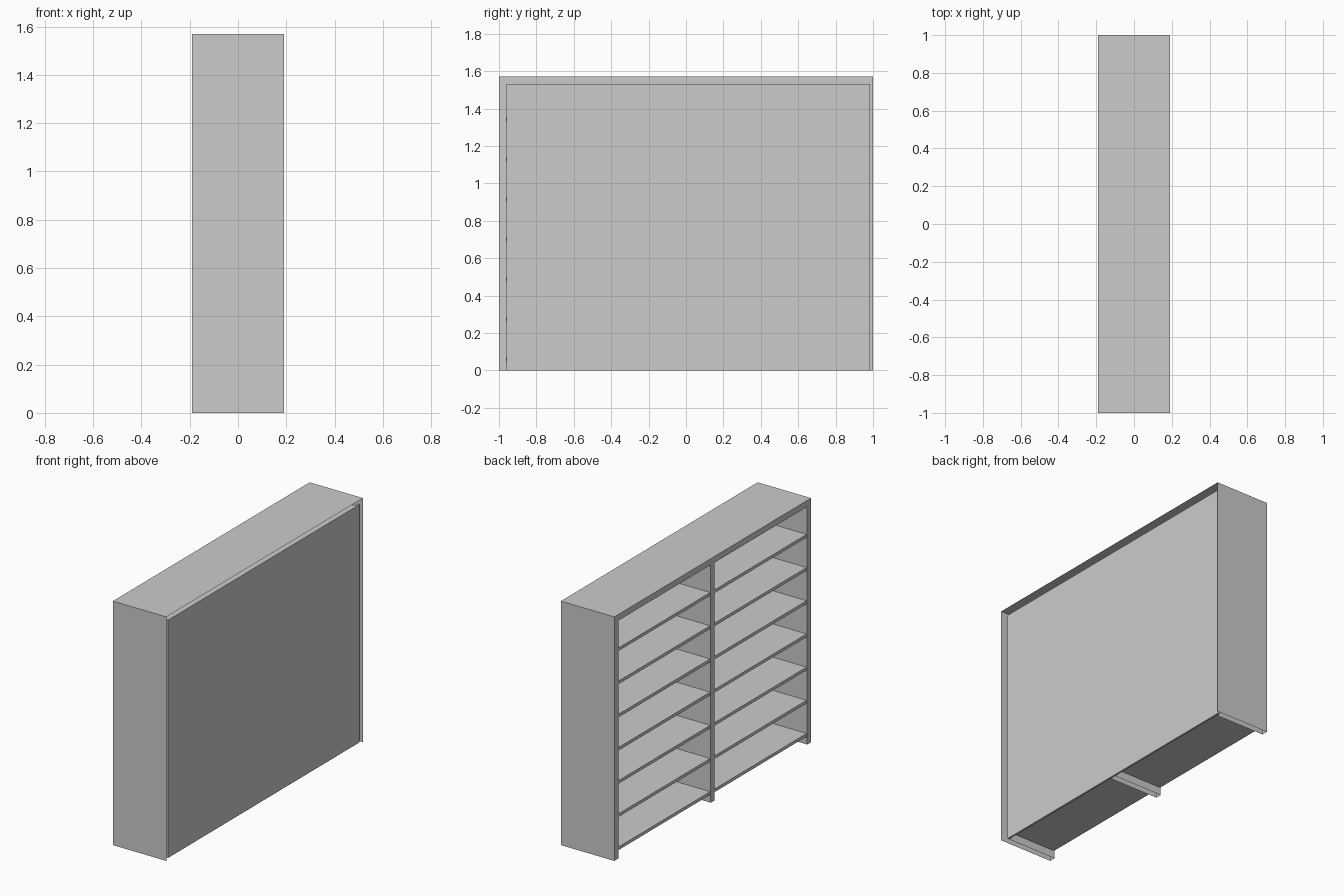
import bpy, bmesh

if "Cube" in bpy.data.objects:
    bpy.data.objects.remove(bpy.data.objects["Cube"])

# Overall sizes
HALF_X, HALF_Y, HEIGHT = 0.19, 1.0, 1.57
BOARD = 0.04
PANEL_X = 0.175
SHELF_T = 0.02
INNER_Y = HALF_Y - BOARD
INNER_Z = HEIGHT - BOARD

grey = bpy.data.materials.new("plain_grey")
grey.use_nodes = True
colour = (0.6, 0.6, 0.6, 1)
grey.diffuse_color = colour
grey.node_tree.nodes["Principled BSDF"].inputs["Base Color"].default_value = colour


def add_object(name, bm):
    mesh = bpy.data.meshes.new(name)
    bm.to_mesh(mesh)
    bm.free()
    mesh.materials.append(grey)
    obj = bpy.data.objects.new(name, mesh)
    bpy.context.collection.objects.link(obj)
    return obj


def box(name, x, y, z, open_sides=()):
    """Box from three (low, high) ranges; open_sides lists (axis, sign) to leave open."""
    bm = bmesh.new()
    bmesh.ops.create_cube(bm, size=1)
    bm.normal_update()
    unwanted = [f for f in bm.faces
                if any(f.normal[axis] * sign > 0.5 for axis, sign in open_sides)]
    bmesh.ops.delete(bm, geom=unwanted, context="FACES")
    for v in bm.verts:
        for axis, (low, high) in enumerate((x, y, z)):
            v.co[axis] = low if v.co[axis] < 0 else high
    return add_object(name, bm)


def arch(half_y, top):
    return [(-half_y, 0), (-half_y, top), (half_y, top), (half_y, 0)]


# Hollow carcass: outer and inner skins joined on the open shelf side only
bm = bmesh.new()
rows = []
for half_y, top, x in ((HALF_Y, HEIGHT, HALF_X), (HALF_Y, HEIGHT, -HALF_X),
                       (INNER_Y, INNER_Z, -HALF_X), (INNER_Y, INNER_Z, PANEL_X)):
    rows.append([bm.verts.new((x, y, z)) for y, z in arch(half_y, top)])
for a, b in zip(rows, rows[1:]):
    for i in range(len(a) - 1):
        bm.faces.new((a[i], a[i + 1], b[i + 1], b[i]))
bm.normal_update()
if next(f for f in bm.faces if f.calc_center_median().z > HEIGHT - 0.001).normal.z < 0:
    bmesh.ops.reverse_faces(bm, faces=bm.faces[:])
add_object("carcass", bm)

# Closing panel, set slightly in from the carcass edge
box("back_panel", (PANEL_X - 0.012, PANEL_X), (-INNER_Y, 0.985), (0, INNER_Z))

# Hollow centre divider, open underneath
box("centre_divider", (-HALF_X, PANEL_X - 0.012), (-BOARD / 2, BOARD / 2), (0, INNER_Z),
    open_sides=((2, -1), (2, 1), (0, 1)))

# Seven shelves in each bay
for side, sign in (("right", -1), ("left", 1)):
    near, far = sign * BOARD / 2, sign * (INNER_Y + 0.002)
    for i in range(7):
        z = 0.05 + i * 0.2135
        box(f"{side}_shelf_{i + 1}", (-HALF_X + 0.004, PANEL_X - 0.012),
            (min(near, far), max(near, far)), (z, z + SHELF_T))
